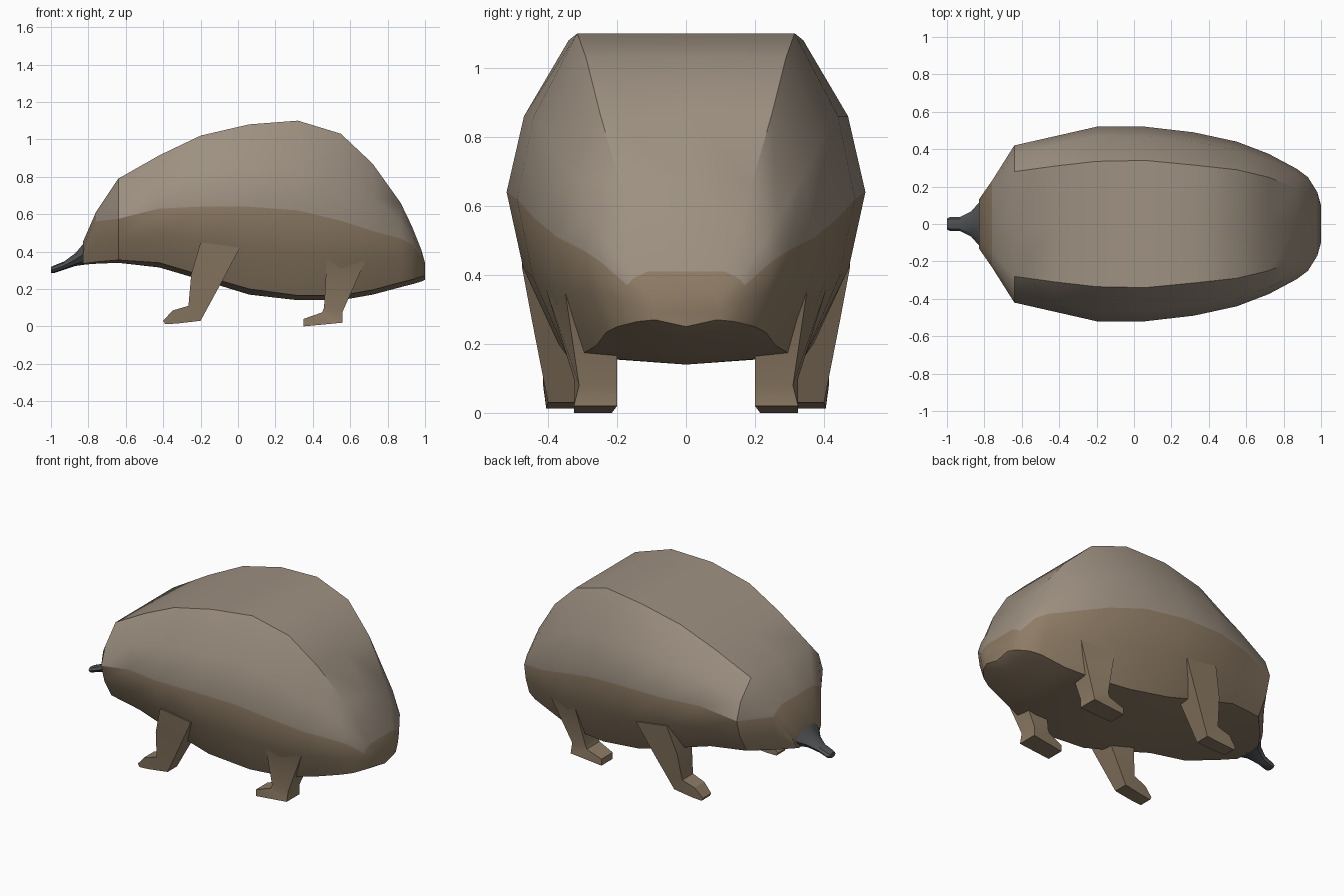
import bpy, bmesh, math


def material(name, rgb):
    m = bpy.data.materials.new(name)
    m.diffuse_color = (*rgb, 1)
    return m


SHELL = material("shell_grey_brown", (0.34, 0.28, 0.22))
SKIN = material("skin_brown", (0.27, 0.20, 0.13))
NOSE = material("snout_dark", (0.08, 0.085, 0.09))


def loft(name, rings, mats, pick=lambda i, j: 0, angle=30):
    """Skin a row of closed rings and cap both ends."""
    bm = bmesh.new()
    vs = [[bm.verts.new(p) for p in r] for r in rings]
    n = len(rings[0])
    for i in range(len(vs) - 1):
        for j in range(n):
            k = (j + 1) % n
            f = bm.faces.new((vs[i][j], vs[i][k], vs[i + 1][k], vs[i + 1][j]))
            f.material_index = pick(i, j)
    for cap in (vs[0], vs[-1]):
        bm.faces.new(cap).material_index = len(mats) - 1
    bmesh.ops.recalc_face_normals(bm, faces=bm.faces[:])
    me = bpy.data.meshes.new(name)
    bm.to_mesh(me)
    bm.free()
    for m in mats:
        me.materials.append(m)
    ob = bpy.data.objects.new(name, me)
    bpy.context.collection.objects.link(ob)
    bpy.ops.object.select_all(action='DESELECT')
    ob.select_set(True)
    bpy.context.view_layer.objects.active = ob
    bpy.ops.object.shade_smooth_by_angle(angle=math.radians(angle))
    return ob


# Body: x, top z, crease y, widest y, widest z, belly edge y, belly edge z, belly z
sections = [
    (-0.83, 0.45, 0.05, 0.13, 0.39, 0.09, 0.335, 0.33),
    (-0.76, 0.61, 0.15, 0.23, 0.56, 0.19, 0.345, 0.335),
    (-0.64, 0.79, 0.28, 0.42, 0.575, 0.32, 0.355, 0.34),
    (-0.42, 0.915, 0.31, 0.47, 0.63, 0.36, 0.34, 0.315),
    (-0.20, 1.02, 0.335, 0.52, 0.64, 0.37, 0.275, 0.25),
    (0.06, 1.08, 0.34, 0.52, 0.64, 0.37, 0.20, 0.17),
    (0.32, 1.10, 0.315, 0.49, 0.62, 0.345, 0.165, 0.14),
    (0.55, 1.03, 0.29, 0.44, 0.565, 0.31, 0.165, 0.14),
    (0.72, 0.87, 0.25, 0.375, 0.51, 0.26, 0.195, 0.17),
    (0.87, 0.66, 0.19, 0.295, 0.47, 0.23, 0.235, 0.21),
    (0.93, 0.535, 0.16, 0.25, 0.44, 0.20, 0.25, 0.225),
    (0.98, 0.41, 0.11, 0.17, 0.37, 0.14, 0.265, 0.24),
    (1.00, 0.34, 0.08, 0.10, 0.31, 0.09, 0.27, 0.25),
]


def body_ring(x, top, cy, wy, wz, ey, ez, bz):
    half = [(cy, top), (cy + 0.72 * (wy - cy), (top + wz) / 2), (wy, wz),
            (ey + 0.68 * (wy - ey), (wz + ez) / 2), (ey, ez)]
    pts = [(0, top)] + half + [(0, bz)] + [(-y, z) for y, z in reversed(half)]
    return [(x, y, z) for y, z in pts]


# Shell covers the faces above the widest line, behind the head
loft("body", [body_ring(*s) for s in sections], [SHELL, SKIN],
     lambda i, j: 0 if 1 <= i <= 10 and (j < 3 or j > 8) else 1)

# Snout: x, centre z, half width, half height
snout = [(-0.82, 0.39, 0.125, 0.06), (-0.87, 0.357, 0.068, 0.034),
         (-0.93, 0.325, 0.038, 0.022), (-0.985, 0.305, 0.037, 0.02),
         (-1.0, 0.302, 0.03, 0.015)]
loft("snout", [[(x, w * math.cos(a * math.pi / 4), z + h * math.sin(a * math.pi / 4))
                for a in range(8)] for x, z, w, h in snout], [NOSE])

# Legs: front point, back point, inner y, outer y at front, outer y at back
front_leg = [((-0.20, 0.45), (0.01, 0.42), 0.30, 0.475, 0.475),
             ((-0.25, 0.28), (-0.075, 0.26), 0.30, 0.445, 0.445),
             ((-0.265, 0.11), (-0.20, 0.03), 0.31, 0.415, 0.40),
             ((-0.35, 0.085), (-0.33, 0.015), 0.32, 0.415, 0.405),
             ((-0.40, 0.03), (-0.39, 0.012), 0.325, 0.405, 0.405)]
rear_leg = [((0.475, 0.37), (0.68, 0.35), 0.20, 0.41, 0.35),
            ((0.46, 0.10), (0.56, 0.08), 0.20, 0.325, 0.31),
            ((0.45, 0.075), (0.56, 0.02), 0.20, 0.325, 0.325),
            ((0.35, 0.04), (0.35, 0.0), 0.215, 0.325, 0.325)]
for name, leg in (("front_leg", front_leg), ("rear_leg", rear_leg)):
    for side, s in (("left", -1), ("right", 1)):
        rings = [[(f[0], s * yi, f[1]), (f[0], s * yf, f[1]),
                  (b[0], s * yb, b[1]), (b[0], s * yi, b[1])]
                 for f, b, yi, yf, yb in leg]
        loft(f"{name}_{side}", rings, [SKIN])
